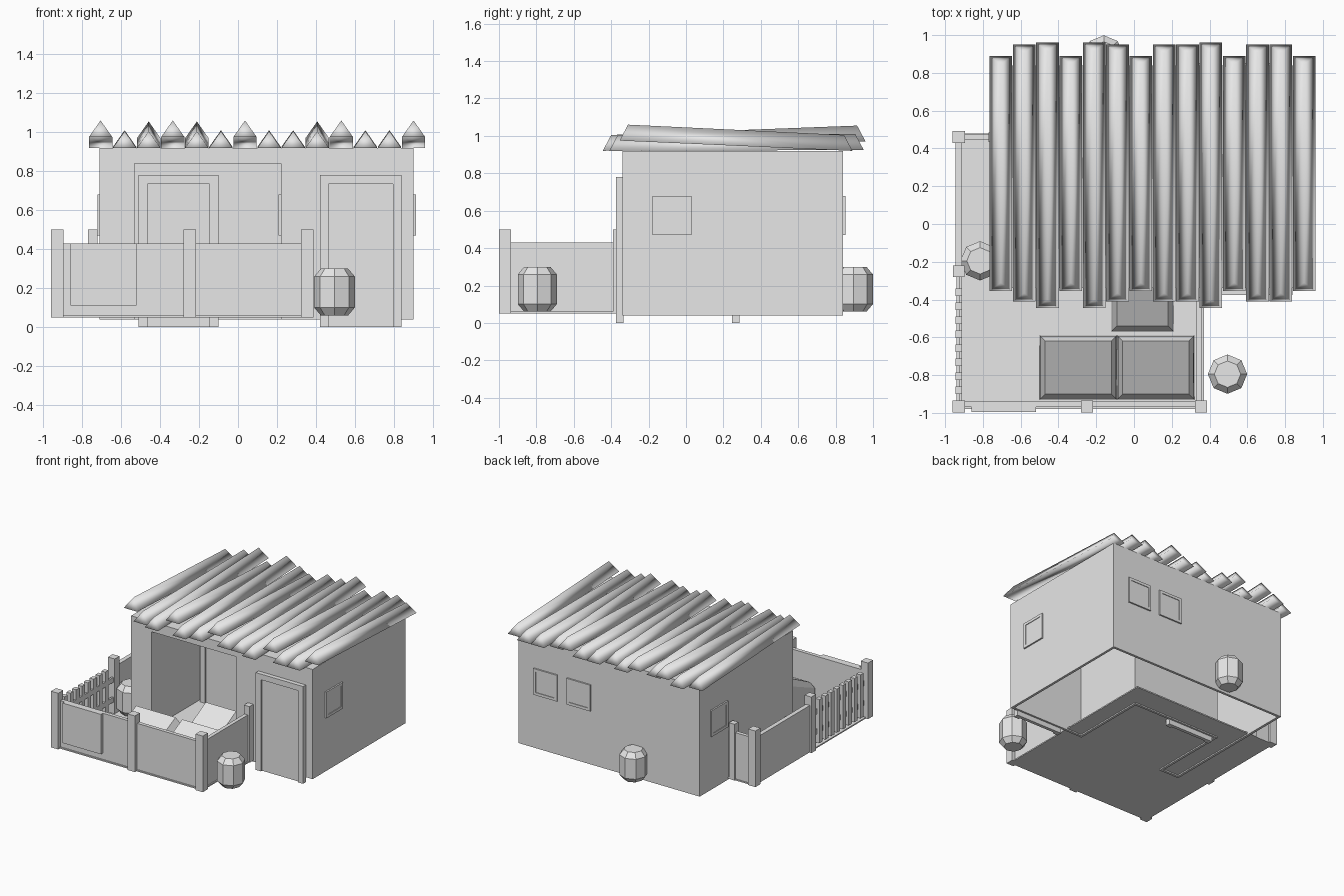
import bpy, bmesh, math
from mathutils import Matrix

if "Cube" in bpy.data.objects:
    bpy.data.objects.remove(bpy.data.objects["Cube"], do_unlink=True)

grey = bpy.data.materials.new("plain_grey")
grey.use_nodes = True
grey.diffuse_color = (0.8, 0.8, 0.8, 1)
grey.node_tree.nodes["Principled BSDF"].inputs["Base Color"].default_value = (0.8, 0.8, 0.8, 1)


def finish(name, bm, smooth=False):
    bmesh.ops.recalc_face_normals(bm, faces=bm.faces)
    mesh = bpy.data.meshes.new(name)
    bm.to_mesh(mesh)
    bm.free()
    mesh.materials.append(grey)
    for p in mesh.polygons:
        p.use_smooth = smooth
    obj = bpy.data.objects.new(name, mesh)
    bpy.context.collection.objects.link(obj)
    return obj


def add_box(bm, x, y, z):
    """Add a box given its (low, high) range on each axis."""
    size = [r[1] - r[0] for r in (x, y, z)]
    mid = [(r[0] + r[1]) / 2 for r in (x, y, z)]
    bmesh.ops.create_cube(bm, size=1, matrix=Matrix.Translation(mid) @ Matrix.Diagonal((*size, 1)))


def boxes(name, *ranges):
    bm = bmesh.new()
    for r in ranges:
        add_box(bm, *r)
    return finish(name, bm)


def loft(name, rings, smooth=False):
    """Skin rings of equal point counts and cap both ends."""
    bm = bmesh.new()
    vs = [[bm.verts.new(p) for p in ring] for ring in rings]
    n = len(vs[0])
    for a, b in zip(vs, vs[1:]):
        for i in range(n):
            j = (i + 1) % n
            bm.faces.new((a[i], a[j], b[j], b[i]))
    bm.faces.new(vs[0])
    bm.faces.new(vs[-1])
    return finish(name, bm, smooth)


# House shell, open underneath, with a recessed porch
X0, X1, Y0, Y1, T = -0.71, 0.90, -0.34, 0.84, 0.02
PX0, PX1, PY = -0.53, 0.22, 0.28
Z, PZ = (0.04, 0.92), (0.04, 0.84)
boxes("outer_walls",
      ((X0, X1), (Y1 - T, Y1), Z),
      ((X0, X0 + T), (Y0, Y1), Z),
      ((X1 - T, X1), (Y0, Y1), Z),
      ((X0, PX0), (Y0, Y0 + T), Z),
      ((PX1, X1), (Y0, Y0 + T), Z),
      ((PX0, PX1), (Y0, Y0 + T), (PZ[1], Z[1])))
boxes("porch_walls",
      ((PX0 - T, PX0), (Y0, PY), PZ),
      ((PX1, PX1 + T), (Y0, PY), PZ),
      ((PX0 - T, PX1 + T), (PY, PY + T), PZ))
boxes("porch_ceiling", ((PX0, PX1), (Y0 + T, PY), (PZ[1], PZ[1] + T)))
boxes("house_ceiling", ((X0, X1), (Y0, Y1), (Z[1] - T, Z[1])))
boxes("yard_floor", ((-0.94, 0.37), (-0.98, 0.48), (0.05, 0.06)))


def framed(name, at, turn, w, z, rim, depth, sill=True):
    """Frame with a sunken pane, facing -y before it is turned."""
    h = w / 2
    bm = bmesh.new()
    y = (-depth, 0.005)
    low = z[0] + (rim if sill else 0)
    add_box(bm, (-h, -h + rim), y, z)
    add_box(bm, (h - rim, h), y, z)
    add_box(bm, (rim - h, h - rim), y, (z[1] - rim, z[1]))
    if sill:
        add_box(bm, (rim - h, h - rim), y, (z[0], low))
    add_box(bm, (rim - h, h - rim), (-depth * 0.6, 0.005), (low, z[1] - rim))
    obj = finish(name, bm)
    obj.location = (*at, 0)
    obj.rotation_euler.z = math.radians(turn)


# Doors and windows
DOOR, WIN = (0, 0.78), (0.47, 0.68)
framed("front_door", (0.63, Y0), 0, 0.42, DOOR, 0.045, 0.035, False)
framed("porch_door", (-0.305, PY), 0, 0.41, DOOR, 0.045, 0.035, False)
framed("left_window", (X1, -0.075), 90, 0.21, WIN, 0.022, 0.012)
framed("right_window", (X0, 0.60), -90, 0.21, WIN, 0.022, 0.012)
framed("porch_window", (PX1, 0), -90, 0.21, WIN, 0.022, 0.012)
for i, x in enumerate((0.655, 0.36)):
    framed(f"back_window_{i}", (x, Y1), 180, 0.21, WIN, 0.022, 0.012)

# Ridged roof strips: kinds are front-high, level and back-high
KINDS = {"a": (-0.355, 0.89, 0.975, 0.92),
         "b": (-0.41, 0.95, 0.92, 0.925),
         "c": (-0.445, 0.96, 0.92, 0.97)}
for i, k in enumerate("abcacbabbcabba"):
    x = -0.705 + i * 0.1235
    y0, y1, z0, z1 = KINDS[k]
    h = 0.06
    rings = [[(x - h, y, z), (x, y + s * 0.045, z + 0.085), (x + h, y, z)]
             for y, z, s in ((y0, z0, 1), (y1, z1, -1))]
    loft(f"roof_strip_{i}", rings, True)

# Fence posts and solid panels
POST = (0.05, 0.50)
for i, (x, y, h) in enumerate(((-0.928, -0.967, 0.032), (-0.248, -0.967, 0.032),
                               (0.355, -0.967, 0.032), (-0.928, -0.25, 0.03),
                               (-0.928, 0.46, 0.032), (0.35, -0.365, 0.025),
                               (-0.745, 0.46, 0.025))):
    boxes(f"fence_post_{i}", ((x - h, x + h), (y - h, y + h), POST))
RAIL = (0.06, 0.43)
boxes("fence_panels",
      ((-0.93, 0.355), (-0.97, -0.94), RAIL),
      ((0.33, 0.36), (-0.97, -0.34), RAIL),
      ((-0.945, -0.91), (-0.25, 0.46), RAIL),
      ((-0.93, X0), (0.445, 0.475), RAIL))
boxes("gate_panel", ((-0.86, -0.52), (-0.995, -0.96), (0.11, 0.43)))

# Picket section with two rails
boxes("picket_rails", *[((-0.925, -0.91), (-0.95, -0.27), (z, z + 0.04)) for z in (0.15, 0.31)])
boxes("pickets", *[((-0.945, -0.91), (y - 0.02, y + 0.02), (0.08, 0.43))
                   for y in (-0.88 + i * 0.074 for i in range(8))])

# Barrels
for i, (x, y) in enumerate(((0.495, -0.795), (-0.16, 0.895), (-0.815, -0.195))):
    loft(f"barrel_{i}", [[(x + r * math.cos(a * math.pi / 4), y + r * math.sin(a * math.pi / 4), z)
                          for a in range(8)]
                         for r, z in ((0.07, 0.06), (0.104, 0.10), (0.104, 0.26), (0.07, 0.30))])

# Sloping planting beds in the yard
for i, (x0, x1, y0, y1) in enumerate(((-0.50, -0.09, -0.93, -0.59), (-0.09, 0.32, -0.93, -0.59),
                                      (-0.12, 0.21, -0.57, -0.25))):
    loft(f"yard_bed_{i}", [[(x0 + d, y0 + d, zf), (x1 - d, y0 + d, zf),
                            (x1 - d, y1 - d, zb), (x0 + d, y1 - d, zb)]
                           for d, zf, zb in ((0, 0.06, 0.06), (0.005, 0.18, 0.32), (0.03, 0.23, 0.37))])
